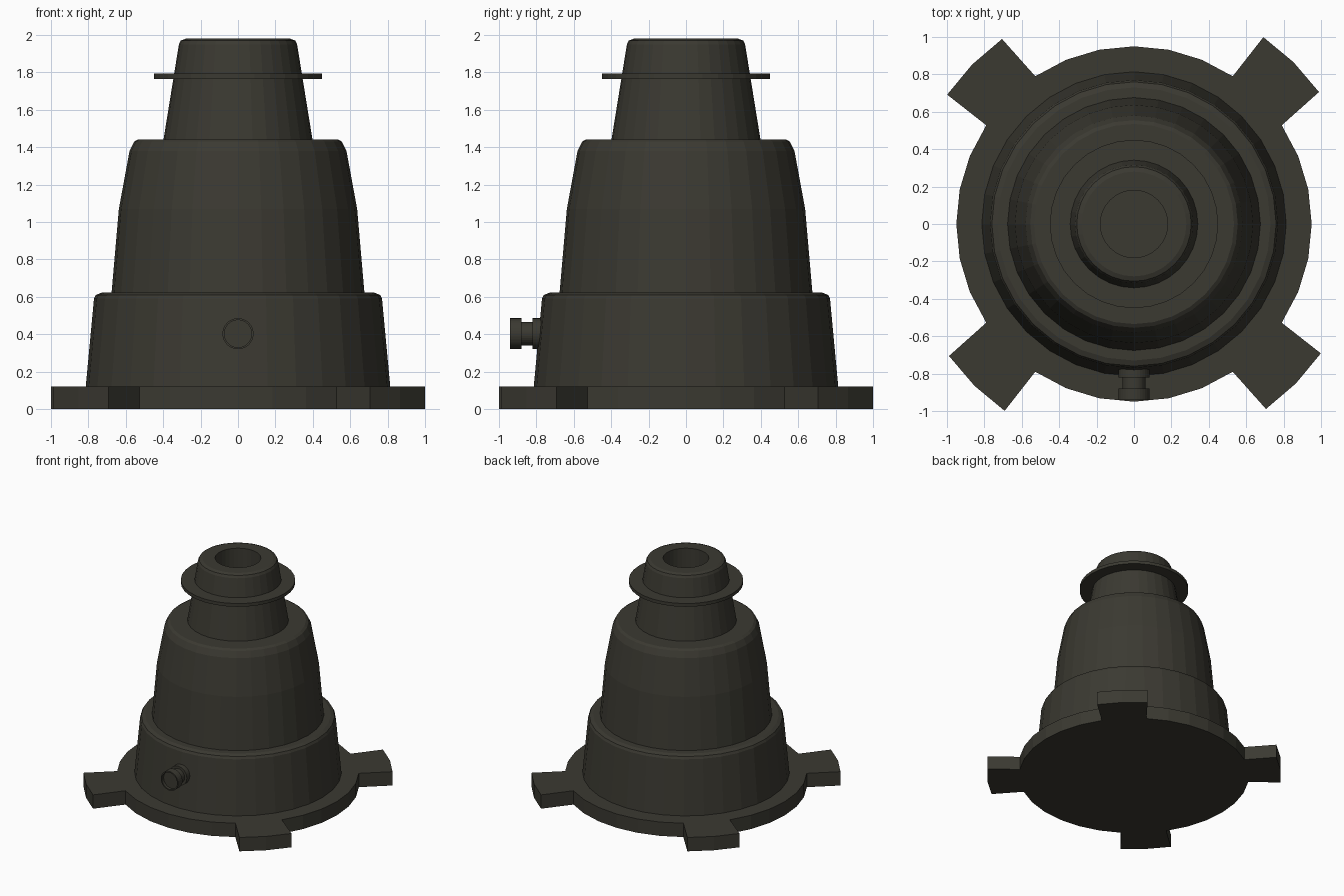
import bpy, bmesh
from math import sin, cos, pi, radians
from mathutils import Matrix

SIDES = 32

cube = bpy.data.objects.get("Cube")
if cube:
    bpy.data.objects.remove(cube, do_unlink=True)

# One dark olive grey for everything
paint = bpy.data.materials.new("dark_olive_grey")
paint.use_nodes = True
colour = (0.043, 0.041, 0.031, 1.0)
paint.diffuse_color = colour
paint.node_tree.nodes["Principled BSDF"].inputs["Base Color"].default_value = colour


def finish(name, bm):
    bmesh.ops.recalc_face_normals(bm, faces=bm.faces)
    mesh = bpy.data.meshes.new(name)
    bm.to_mesh(mesh)
    bm.free()
    mesh.materials.append(paint)
    obj = bpy.data.objects.new(name, mesh)
    bpy.context.collection.objects.link(obj)
    return obj


def lathe(name, profile, matrix=Matrix()):
    """Turn (radius, height) points around z and cap both ends."""
    bm = bmesh.new()
    rings = []
    for r, z in profile:
        rings.append([bm.verts.new((r * cos(2 * pi * i / SIDES), r * sin(2 * pi * i / SIDES), z))
                      for i in range(SIDES)])
    for a, b in zip(rings, rings[1:]):
        for i in range(SIDES):
            j = (i + 1) % SIDES
            bm.faces.new((a[i], a[j], b[j], b[i]))
    bm.faces.new(rings[0])
    bm.faces.new(rings[-1])
    bm.transform(matrix)
    return finish(name, bm)


# Base plate: a disc outline with four flared locking tabs, extruded up
outline = []
for i in range(SIDES):
    angle = 360 / SIDES * i
    if i % 8 == 4:
        outline += [(1.215, angle + d + 0.4) for d in (-9.9, 0, 9.9)]
    else:
        outline.append((0.95, angle))
bm = bmesh.new()
base = bm.faces.new([bm.verts.new((r * cos(radians(a)), r * sin(radians(a)), 0)) for r, a in outline])
top = bmesh.ops.extrude_face_region(bm, geom=[base], use_keep_orig=True)
bmesh.ops.translate(bm, vec=(0, 0, 0.12),
                    verts=[v for v in top["geom"] if isinstance(v, bmesh.types.BMVert)])
finish("base_plate", bm)

# Stepped body with rounded shoulders
lathe("lower_body", [(0.815, 0.11), (0.77, 0.59), (0.76, 0.61), (0.73, 0.622), (0.6, 0.622)])
lathe("middle_body", [(0.677, 0.61), (0.637, 1.07), (0.58, 1.38), (0.555, 1.43),
                      (0.535, 1.442), (0.35, 1.442)])

# Nozzle with a bored opening
lathe("nozzle", [(0.40, 1.43), (0.316, 1.95), (0.306, 1.97), (0.28, 1.98), (0.18, 1.98), (0.18, 1.46)])

# Thin collar around the nozzle
lathe("nozzle_collar", [(0.30, 1.765), (0.45, 1.765), (0.45, 1.793), (0.30, 1.793)])

# Side valve pointing to the front
to_front = Matrix.Translation((0, 0, 0.403)) @ Matrix.Rotation(pi / 2, 4, "X")
lathe("side_valve", [(0.083, 0.74), (0.083, 0.82), (0.062, 0.82), (0.062, 0.88), (0.083, 0.88),
                     (0.083, 0.94), (0.073, 0.94), (0.073, 0.915)], to_front)
